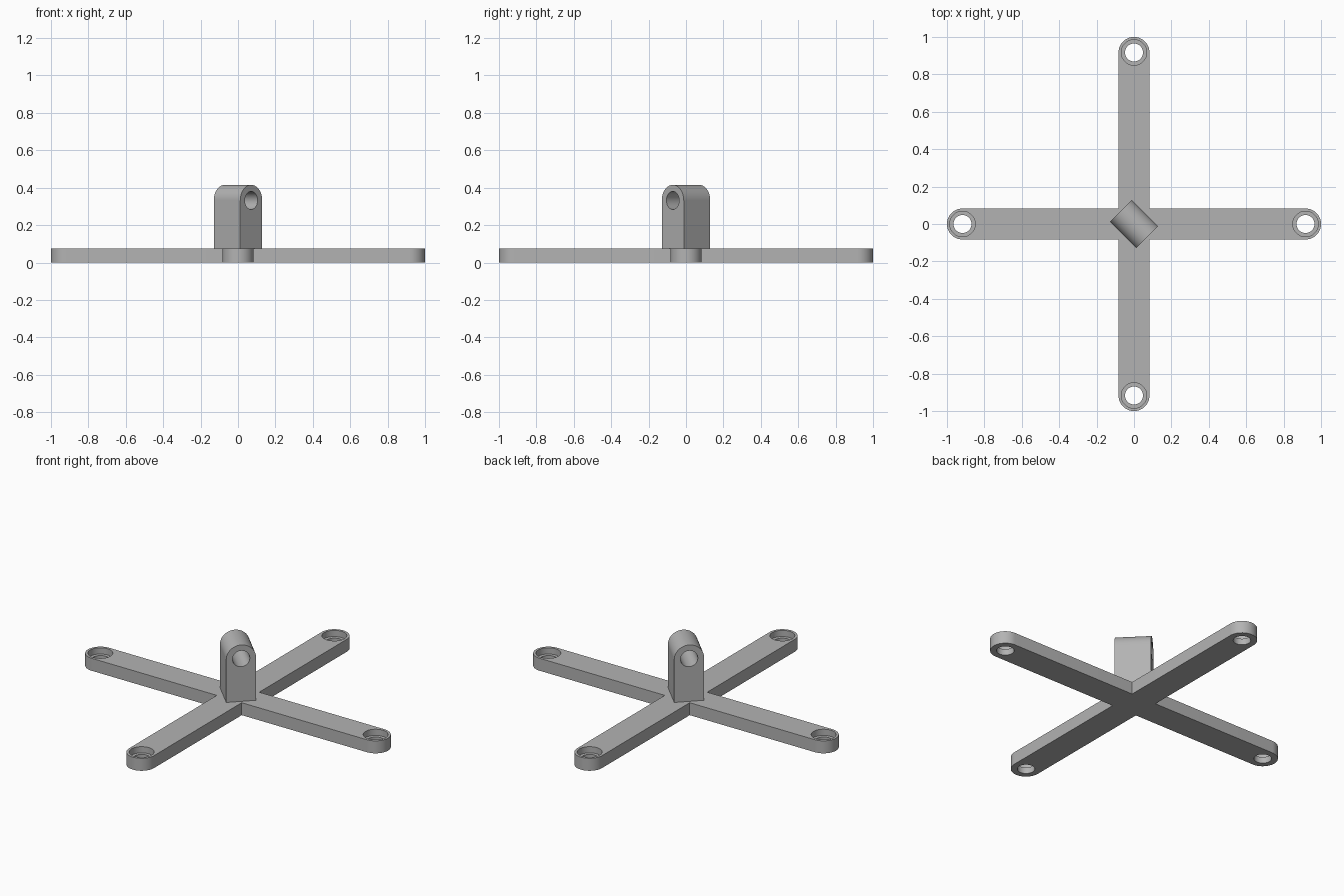
import bpy, bmesh
from math import sin, cos, pi
from mathutils import Matrix, Vector

cube = bpy.data.objects.get("Cube")
if cube:
    bpy.data.objects.remove(cube, do_unlink=True)

HALF = 0.083        # half width of arms and lug
REACH = 1 - HALF    # hole distance from the middle
THICK = 0.075       # plate thickness
BORE = 0.048        # hole radius
LUG_DEPTH = 0.2
LUG_Z = 0.332       # height of the lug hole

grey = bpy.data.materials.new("plain grey")
grey.use_nodes = True
colour = (0.45, 0.45, 0.45, 1)
grey.diffuse_color = colour
grey.node_tree.nodes["Principled BSDF"].inputs["Base Color"].default_value = colour


def prism(name, outline, low, high, matrix=Matrix()):
    """Extrude a closed 2D outline along local z."""
    bm = bmesh.new()
    face = bm.faces.new([bm.verts.new((x, y, low)) for x, y in outline])
    top = bmesh.ops.extrude_face_region(bm, geom=[face])["geom"]
    moved = [v for v in top if isinstance(v, bmesh.types.BMVert)]
    bmesh.ops.translate(bm, vec=(0, 0, high - low), verts=moved)
    bmesh.ops.recalc_face_normals(bm, faces=bm.faces)
    bm.transform(matrix)
    mesh = bpy.data.meshes.new(name)
    bm.to_mesh(mesh)
    bm.free()
    obj = bpy.data.objects.new(name, mesh)
    bpy.context.collection.objects.link(obj)
    mesh.materials.append(grey)
    return obj


def arc(cx, cy, radius, start, end, steps):
    angles = [start + (end - start) * i / steps for i in range(steps + 1)]
    return [(cx + radius * cos(a), cy + radius * sin(a)) for a in angles]


def select(obj):
    bpy.ops.object.select_all(action="DESELECT")
    obj.select_set(True)
    bpy.context.view_layer.objects.active = obj


def cut(target, radius, low, high, matrix):
    """Drill a round hole and discard the cutter."""
    cutter = prism("hole_cutter", arc(0, 0, radius, 0, 2 * pi, 48)[:-1], low, high, matrix)
    cutter.hide_render = True
    mod = target.modifiers.new("hole", "BOOLEAN")
    mod.operation, mod.solver, mod.object = "DIFFERENCE", "EXACT", cutter
    select(target)
    bpy.ops.object.modifier_apply(modifier=mod.name)
    bpy.data.objects.remove(cutter, do_unlink=True)


def smooth(obj):
    select(obj)
    bpy.ops.object.shade_smooth_by_angle(angle=pi / 6)


# Cross plate: one rounded arm end and one inner corner per quarter turn
outline = []
for quarter in range(4):
    turn = Matrix.Rotation(quarter * pi / 2, 2)
    side = arc(REACH, 0, HALF, -pi / 2, pi / 2, 24) + [(HALF, HALF)]
    outline += [tuple(turn @ Vector(p)) for p in side]
plate = prism("cross_plate", outline, 0, THICK)

# Stepped screw hole in every arm end
for quarter in range(4):
    place = Matrix.Rotation(quarter * pi / 2, 4, "Z") @ Matrix.Translation((REACH, 0, 0))
    cut(plate, BORE, -0.1, 0.2, place)
    cut(plate, 0.068, THICK / 2, 0.2, place)
smooth(plate)

# Round-topped upright lug, turned diagonally, with a cross hole
stand = Matrix.Rotation(pi / 4, 4, "Z") @ Matrix.Rotation(pi / 2, 4, "X")
shape = [(-HALF, THICK), (HALF, THICK)] + arc(0, LUG_Z, HALF, 0, pi, 32)
lug = prism("upright_lug", shape, -LUG_DEPTH / 2, LUG_DEPTH / 2, stand)
cut(lug, BORE, -0.3, 0.3, stand @ Matrix.Translation((0, LUG_Z, 0)))
smooth(lug)
